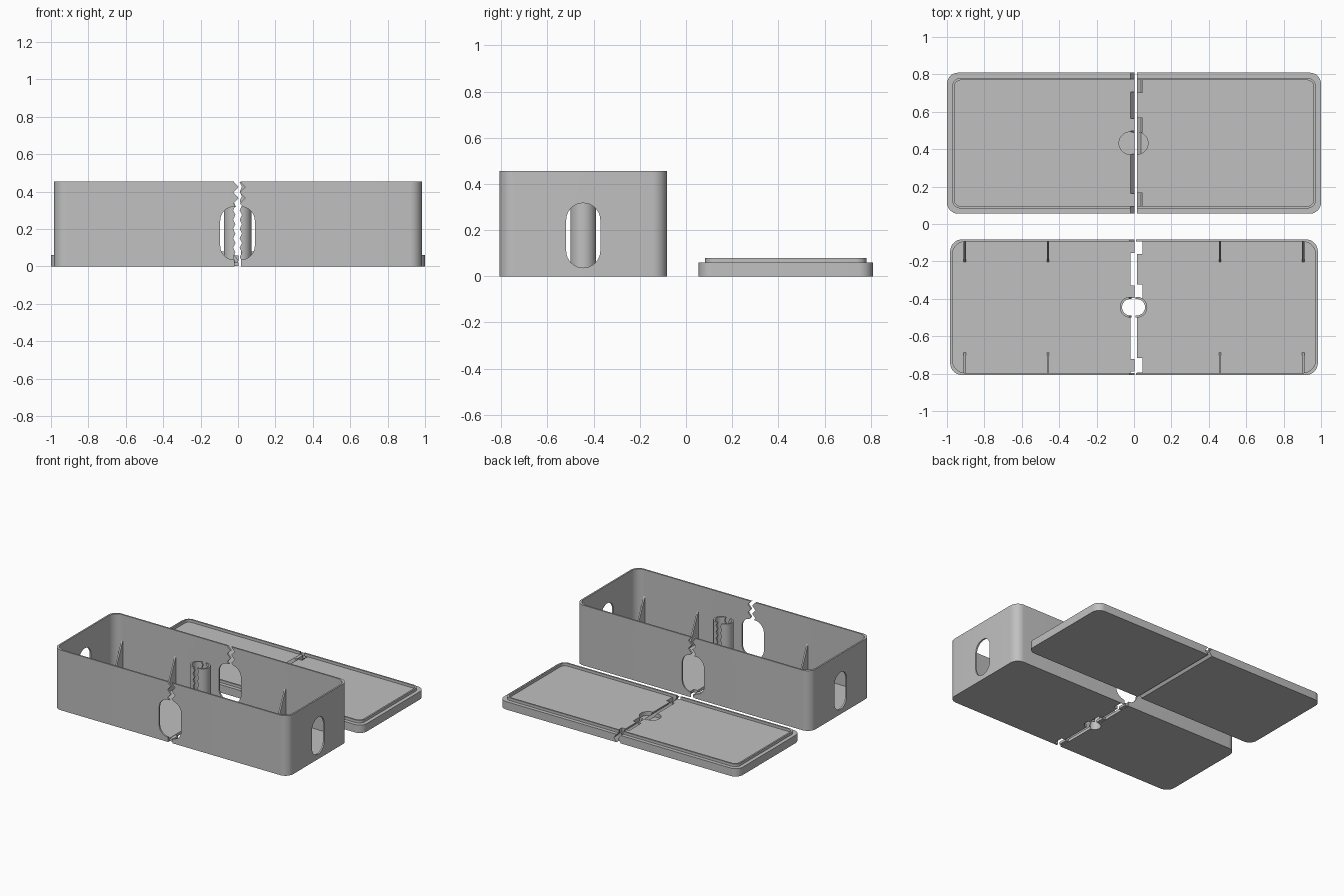
import bpy, bmesh
from math import sin, cos, pi, radians
from mathutils import Vector

if "Cube" in bpy.data.objects:
    bpy.data.objects.remove(bpy.data.objects["Cube"])

grey = bpy.data.materials.new("light_grey")
grey.use_nodes = True
COLOUR = (0.53, 0.53, 0.53, 1)
grey.diffuse_color = COLOUR
grey.node_tree.nodes["Principled BSDF"].inputs["Base Color"].default_value = COLOUR

# Main sizes
BOX_Y, BOX_HX, BOX_HY, BOX_H = -0.445, 0.983, 0.363, 0.455
LID_Y, LID_HX, LID_HY, LID_H = 0.432, 1.0, 0.377, 0.06
WALL, FLOOR = 0.012, 0.022
SPLIT = {"left": 0.015, "right": -0.02}      # cut plane of each half


def prism(name, pts, lo, hi, axis="z"):
    """Extrude a 2D outline from lo to hi along an axis."""
    place = {"x": lambda a, b, t: (t, a, b),
             "y": lambda a, b, t: (a, t, b),
             "z": lambda a, b, t: (a, b, t)}[axis]
    bm = bmesh.new()
    base = bm.faces.new([bm.verts.new(place(a, b, lo)) for a, b in pts])
    new = bmesh.ops.extrude_face_region(bm, geom=[base])["geom"]
    shift = Vector(place(0, 0, hi - lo))
    bmesh.ops.translate(bm, vec=shift, verts=[v for v in new if isinstance(v, bmesh.types.BMVert)])
    bmesh.ops.recalc_face_normals(bm, faces=bm.faces)
    mesh = bpy.data.meshes.new(name)
    bm.to_mesh(mesh)
    bm.free()
    mesh.materials.append(grey)
    obj = bpy.data.objects.new(name, mesh)
    bpy.context.collection.objects.link(obj)
    return obj


def rounded(cx, cy, hx, hy, r, n=8):
    """Rounded rectangle outline; r = hx gives a slot or a circle."""
    pts = []
    for q, (sx, sy) in enumerate([(1, 1), (-1, 1), (-1, -1), (1, -1)]):
        for i in range(n + 1):
            a = (q + i / n) * pi / 2
            p = (cx + sx * (hx - r) + r * cos(a), cy + sy * (hy - r) + r * sin(a))
            if not pts or (Vector(p) - Vector(pts[-1])).length > 1e-5:
                pts.append(p)
    if (Vector(pts[0]) - Vector(pts[-1])).length < 1e-5:
        pts.pop()
    return pts


def circle(cx, cy, r):
    return rounded(cx, cy, r, r, r)


def rect(x0, x1, y0, y1):
    return [(x0, y0), (x1, y0), (x1, y1), (x0, y1)]


def combine(obj, tool, operation="DIFFERENCE"):
    """Apply a boolean and discard the tool."""
    mod = obj.modifiers.new("cut", "BOOLEAN")
    mod.operation, mod.object, mod.solver = operation, tool, "EXACT"
    bpy.ops.object.select_all(action="DESELECT")
    bpy.context.view_layer.objects.active = obj
    obj.select_set(True)
    bpy.ops.object.modifier_apply(modifier=mod.name)
    bpy.data.objects.remove(tool)


def split(obj, side, edge, y0, y1):
    """Keep one side of an (x offset, z) edge profile."""
    far = -2 if side == "left" else 2
    pts = [(SPLIT[side] + dx, z) for dx, z in edge]
    pts = [(far, edge[0][1])] + pts + [(far, edge[-1][1])]
    combine(obj, prism("cutter", pts, y0, y1, "y"))


def finish(obj):
    bpy.ops.object.select_all(action="DESELECT")
    bpy.context.view_layer.objects.active = obj
    obj.select_set(True)
    bpy.ops.object.shade_smooth_by_angle(angle=radians(30))


def zigzag(top, bottom, step, inner, outer):
    """Toothed edge running from top down to bottom."""
    count = round((top - bottom) / step)
    return [(outer if i % 2 else inner, top - i * step) for i in range(count + 1)]


wall_edge = ([(-0.005, 0.6), (-0.005, BOX_H)]
             + zigzag(BOX_H, 0.305, 0.03, -0.005, 0.023)[1:]
             + [(0, 0.3), (0, -0.1)])
tube_edge = zigzag(0.5, -0.1, 0.025, -0.006, 0.006)
lid_edge = [(0, 0.2), (0, LID_H), (0.023, LID_H / 2), (0, 0), (0, -0.1)]

# Places of the locating tabs along the seam
BOX_TABS = [-0.122, -0.362, -0.755]
LID_TABS = [0.74, 0.53, 0.128]

for side, cut_x in SPLIT.items():
    s = 1 if side == "left" else -1

    # Tray half: hollow shell, oval openings, toothed seam
    tray = prism(side + "_tray", rounded(0, BOX_Y, BOX_HX, BOX_HY, 0.065), 0, BOX_H)
    combine(tray, prism("cutter", rounded(0, BOX_Y, BOX_HX - WALL, BOX_HY - WALL, 0.07), FLOOR, 1))
    combine(tray, prism("cutter", rounded(BOX_Y, 0.177, 0.074, 0.14, 0.074), -2, 2, "x"))
    combine(tray, prism("cutter", rounded(cut_x, 0.177, 0.075, 0.142, 0.075), -2, 2, "y"))
    # Restore the floor edge after the openings, then bore the cable hole
    split(tray, side, wall_edge, -2, 0)
    combine(tray, prism("cutter", circle(cut_x, BOX_Y, 0.044), -1, 1))

    # Lid half: slab, raised lip, blind socket, tongue and groove seam
    lid = prism(side + "_lid", rounded(0, LID_Y, LID_HX, LID_HY, 0.06), 0, LID_H)
    combine(lid, prism("cutter", circle(cut_x, LID_Y, 0.06), 0.03, 0.2))
    lip = prism(side + "_lid_lip", rounded(0, LID_Y, LID_HX - 0.028, LID_HY - 0.028, 0.045),
                LID_H - 0.002, 0.08)
    combine(lip, prism("cutter", rounded(0, LID_Y, LID_HX - 0.04, LID_HY - 0.04, 0.035), 0, 1))
    split(lid, side, lid_edge, -1, 2)
    split(lip, side, [(0, 1), (0, -1)], -1, 2)

    # Locating tabs on the right halves, notches on the left halves
    if side == "right":
        for y in BOX_TABS:
            combine(tray, prism("tab", rect(-0.06, 0.004, y - 0.034, y + 0.034), 0.001, 0.02), "UNION")
        for y in LID_TABS:
            combine(lid, prism("tab", rect(-0.06, 0.004, y - 0.034, y + 0.034), 0.03, 0.059), "UNION")
    else:
        for y in BOX_TABS:
            combine(tray, prism("cutter", rect(-0.01, 0.046, y - 0.038, y + 0.038), -0.1, 0.03))
        for y in LID_TABS:
            combine(lid, prism("cutter", rect(-0.01, 0.046, y - 0.038, y + 0.038), 0.03, 0.07))

    # Half tube around the cable hole, with toothed edges
    tube = prism(side + "_half_tube", circle(cut_x, BOX_Y, 0.056), FLOOR - 0.002, 0.45)
    combine(tube, prism("cutter", circle(cut_x, BOX_Y, 0.044), -1, 1))
    split(tube, side, tube_edge, -1, 0)

    for part in (tray, lid, lip, tube):
        finish(part)

    # Triangular wall ribs
    for i, x in enumerate((0.46, 0.905)):
        for end, label in ((-1, "front"), (1, "back")):
            wall_y = BOX_Y + end * (BOX_HY - WALL + 0.003)
            tri = [(wall_y, FLOOR - 0.002), (wall_y - end * 0.112, FLOOR - 0.002), (wall_y, 0.265)]
            prism(f"{side}_{label}_rib_{i + 1}", tri, s * x - 0.006, s * x + 0.006, "x")
